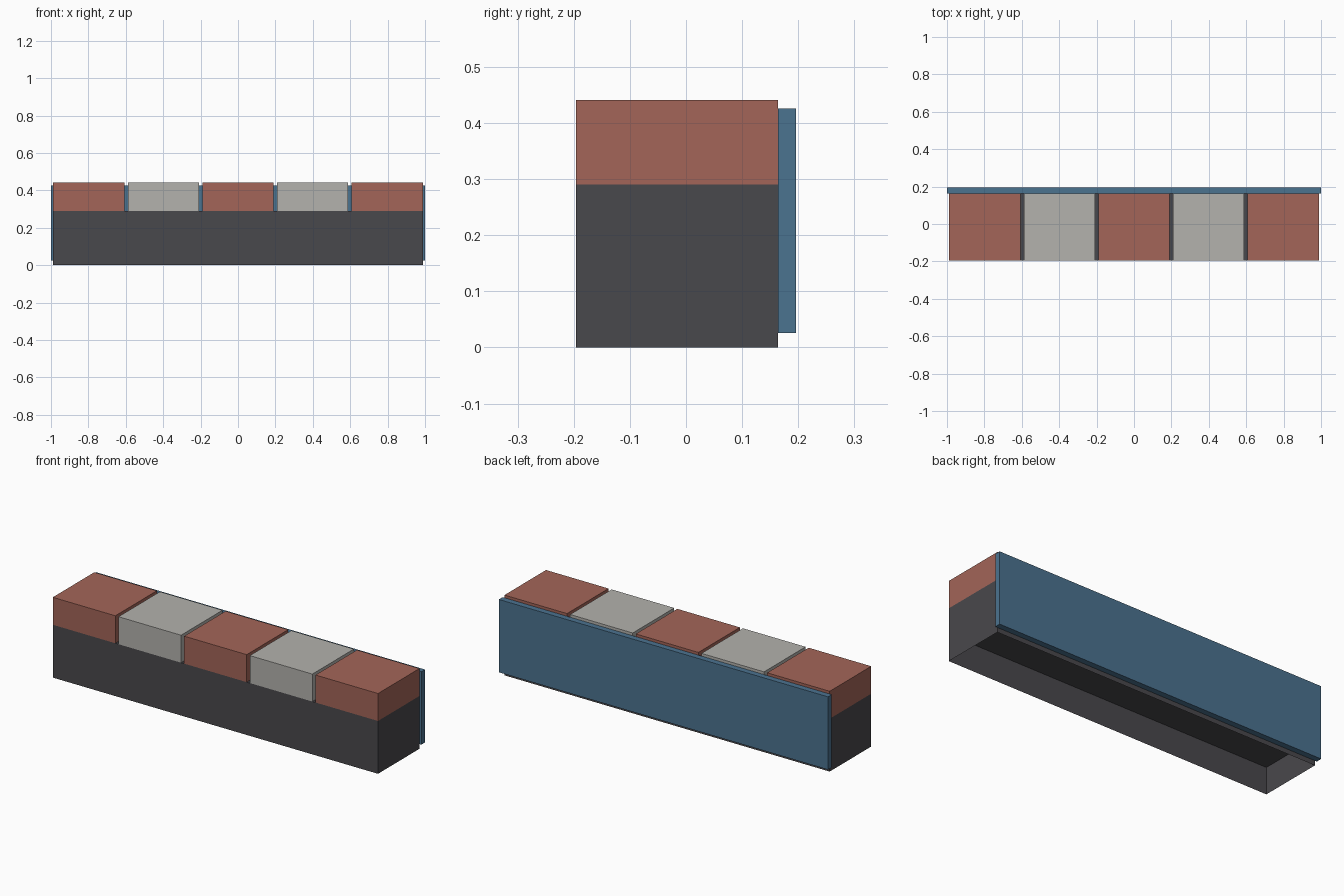
import bpy
import bmesh

default = bpy.data.objects.get("Cube")
if default:
    bpy.data.objects.remove(default, do_unlink=True)


def material(name, rgb):
    # sRGB bytes to linear colour
    linear = [((c / 255 + 0.055) / 1.055) ** 2.4 for c in rgb]
    mat = bpy.data.materials.new(name)
    mat.use_nodes = True
    mat.diffuse_color = (*linear, 1)
    mat.node_tree.nodes["Principled BSDF"].inputs["Base Color"].default_value = (*linear, 1)
    return mat


def box(name, low, high, mat, open_ends=False):
    bm = bmesh.new()
    bmesh.ops.create_cube(bm, size=1)
    for v in bm.verts:
        v.co = [(a + b) / 2 + c * (b - a) for a, b, c in zip(low, high, v.co)]
    if open_ends:
        caps = [f for f in bm.faces if abs(f.normal.z) > 0.5]
        bmesh.ops.delete(bm, geom=caps, context="FACES_ONLY")
    mesh = bpy.data.meshes.new(name)
    bm.to_mesh(mesh)
    bm.free()
    mesh.materials.append(mat)
    obj = bpy.data.objects.new(name, mesh)
    bpy.context.collection.objects.link(obj)
    return obj


charcoal = material("charcoal", (73, 72, 76))
brick_red = material("brick red", (163, 101, 88))
pale_grey = material("pale grey", (179, 178, 173))
steel_blue = material("steel blue", (75, 115, 144))

HALF = 0.988
FRONT, BACK = -0.196, 0.164
SHELF, SEAT, TOP = 0.148, 0.29, 0.441

# Base: solid upper part over a thin-walled skirt, hollow from below
box("base_body", (-HALF, FRONT, SHELF), (HALF, BACK, SEAT), charcoal)
box("base_skirt", (-HALF, FRONT, 0), (HALF, BACK, SHELF), charcoal, open_ends=True)

# Row of alternating cushions with narrow gaps
WIDTH, STEP = 0.38, 0.399
for i in range(5):
    x = (i - 2) * STEP
    box(f"cushion_{i + 1}", (x - WIDTH / 2, FRONT, SEAT), (x + WIDTH / 2, BACK, TOP),
        pale_grey if i % 2 else brick_red)

# Back panel, slightly wider than the base
box("back_panel", (-1, BACK, 0.026), (1, 0.196, 0.426), steel_blue)
